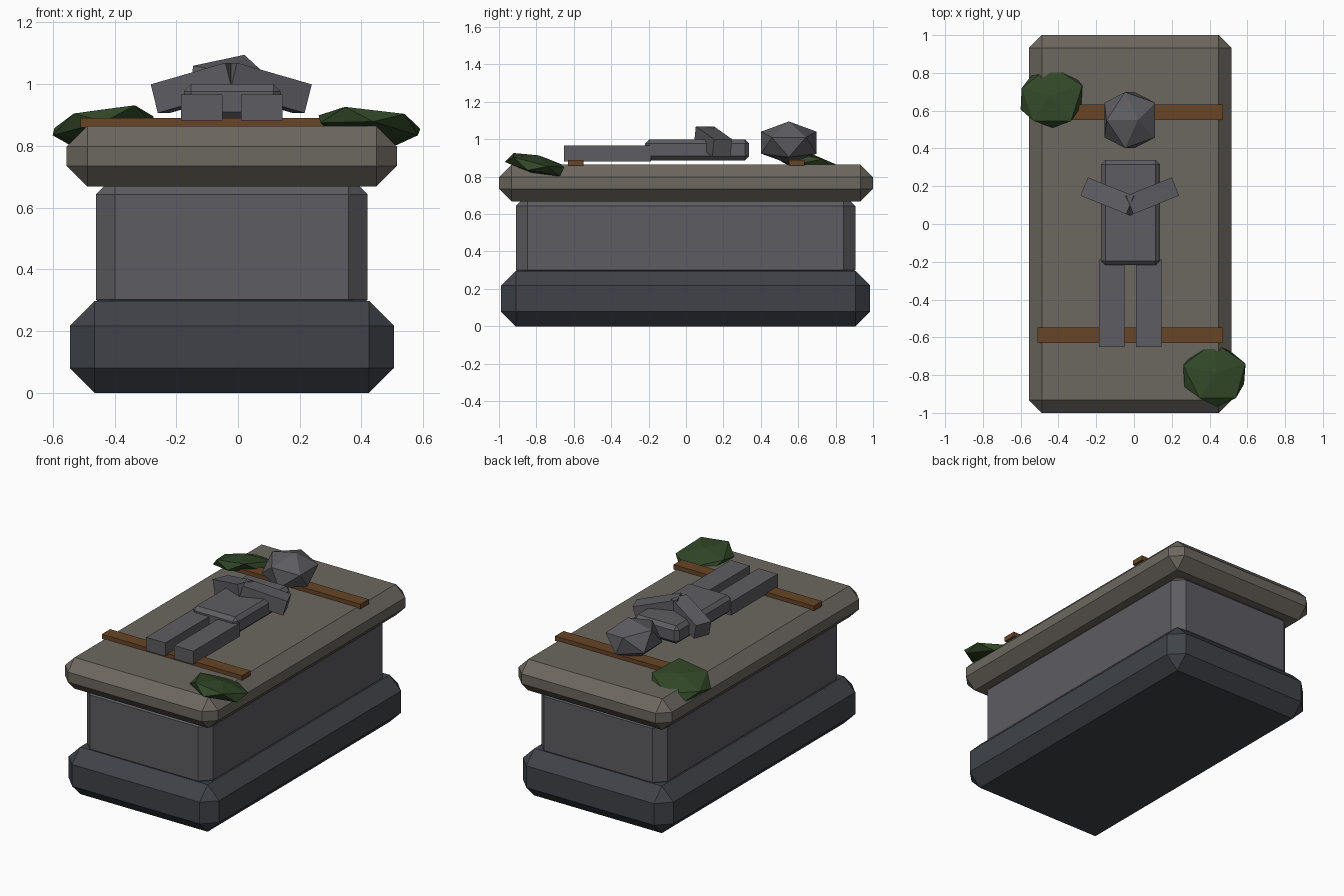
import bpy, bmesh, random
from math import radians
from mathutils import Matrix, Vector

if "Cube" in bpy.data.objects:
    bpy.data.objects.remove(bpy.data.objects["Cube"])

random.seed(4)


def material(name, rgb):
    m = bpy.data.materials.new(name)
    m.diffuse_color = (*rgb, 1)
    m.use_nodes = True
    m.node_tree.nodes["Principled BSDF"].inputs["Base Color"].default_value = m.diffuse_color
    return m


DARK = material("dark_stone", (0.05, 0.055, 0.065))
STONE = material("grey_stone", (0.11, 0.11, 0.122))
SLAB = material("warm_stone", (0.15, 0.137, 0.115))
WOOD = material("wood", (0.14, 0.06, 0.02))
MOSS = material("moss", (0.03, 0.062, 0.02))


def finish(name, bm, mat):
    bmesh.ops.recalc_face_normals(bm, faces=bm.faces)
    me = bpy.data.meshes.new(name)
    bm.to_mesh(me)
    bm.free()
    me.materials.append(mat)
    ob = bpy.data.objects.new(name, me)
    bpy.context.collection.objects.link(ob)
    return ob


def box(name, lo, hi, mat, bevel=0, rot=Matrix()):
    lo, hi = Vector(lo), Vector(hi)
    bm = bmesh.new()
    bmesh.ops.create_cube(bm, size=1)
    bmesh.ops.scale(bm, vec=hi - lo, verts=bm.verts)
    if bevel:
        bmesh.ops.bevel(bm, geom=bm.edges[:], offset=bevel, segments=1,
                        affect='EDGES', profile=0.5)
    bm.transform(Matrix.Translation((lo + hi) / 2) @ rot)
    return finish(name, bm, mat)


def ico(name, matrix, mat, jitter=0):
    bm = bmesh.new()
    bmesh.ops.create_icosphere(bm, subdivisions=1, radius=1)
    for v in bm.verts:
        v.co *= 1 + random.uniform(-jitter, jitter)
    bm.transform(matrix)
    return finish(name, bm, mat)


def rot(deg, axis):
    return Matrix.Rotation(radians(deg), 4, axis)


# Stone tomb: plinth, chest, lid
box("plinth", (-0.545, -0.99, 0), (0.505, 0.985, 0.297), DARK, 0.08)
box("chest", (-0.46, -0.91, 0.24), (0.42, 0.905, 0.705), STONE, 0.062)
box("lid", (-0.555, -1, 0.668), (0.515, 1, 0.865), SLAB, 0.067)

# Wooden straps across the lid
box("strap_front", (-0.51, -0.63, 0.86), (0.47, -0.547, 0.89), WOOD)
box("strap_back", (-0.51, 0.55, 0.86), (0.47, 0.633, 0.89), WOOD)

# Reclining effigy
box("torso", (-0.175, -0.218, 0.887), (0.138, 0.338, 1.0), STONE, 0.023)
for side, s in (("left", -1), ("right", 1)):
    x = -0.02 + s * 0.0975
    box(side + "_leg", (x - 0.067, -0.652, 0.882), (x + 0.067, -0.187, 0.966), STONE)
    c = Vector((-0.022 + s * 0.109, 0.145, 0.988))
    h = Vector((0.135, 0.052, 0.048))
    box(side + "_arm", c - h, c + h, STONE, 0, rot(s * 22, 'Z') @ rot(s * 15, 'Y'))
ico("head", Matrix.Translation((-0.022, 0.55, 0.982))
    @ Matrix.Diagonal((0.165, 0.174, 0.117, 1)) @ rot(15, 'Y') @ rot(180, 'Z'), STONE)

# Moss clumps sagging over opposite corners
for name, x, y, s in (("moss_left", -0.435, 0.67, -1), ("moss_right", 0.43, -0.8, 1)):
    ico(name, Matrix.Translation((x, y, 0.865)) @ rot(s * 7, 'Y') @ rot(-13, 'X')
        @ Matrix.Diagonal((0.19, 0.185, 0.052, 1)) @ rot(20, 'Z'), MOSS, 0.06)
